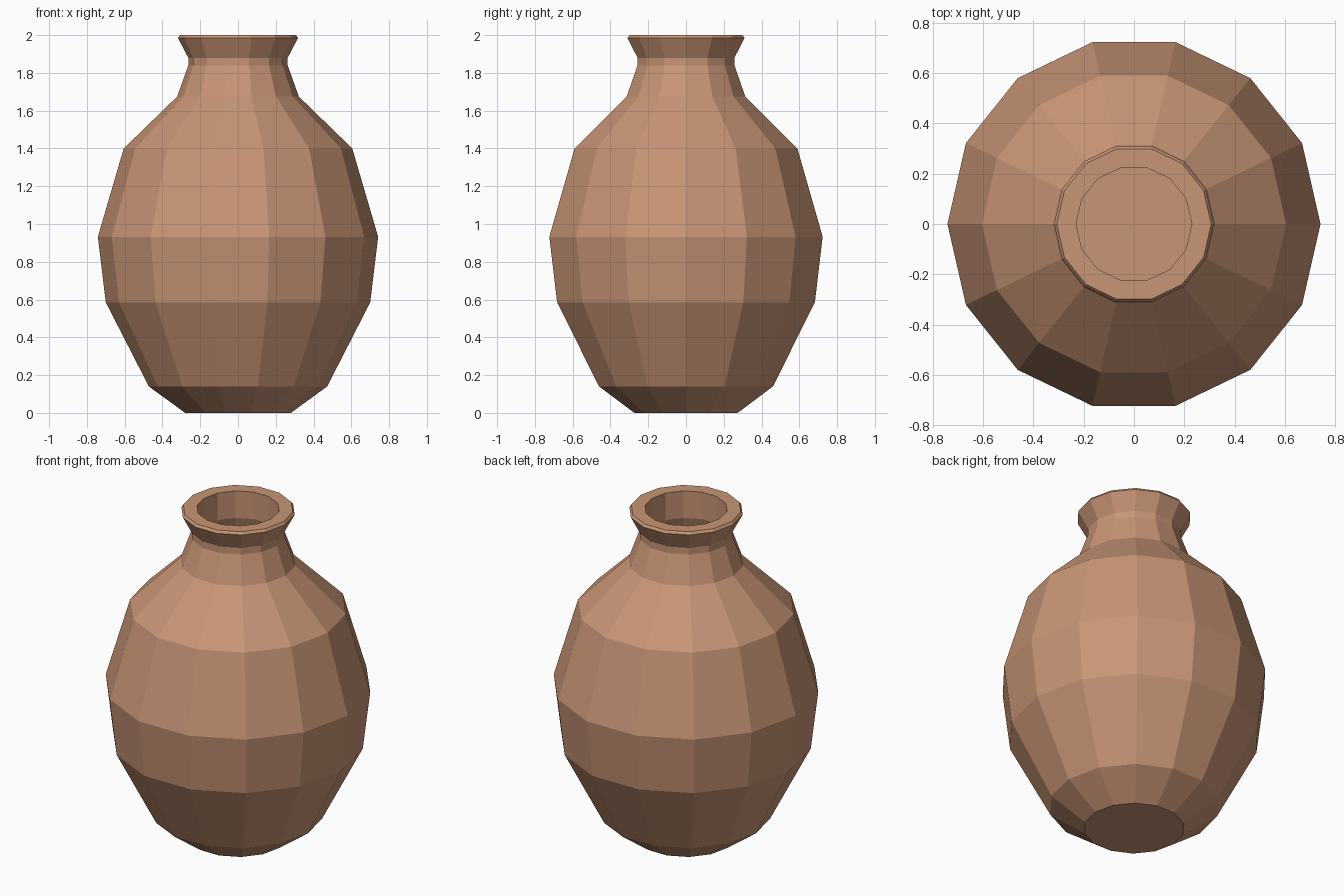
import bpy, bmesh
from math import cos, sin, tau

if "Cube" in bpy.data.objects:
    bpy.data.objects.remove(bpy.data.objects["Cube"])

SIDES = 14

# Profile as (radius, height): outside from foot to rim, then back down inside
outer = [(0.28, 0.0), (0.472, 0.14), (0.70, 0.585), (0.742, 0.932), (0.605, 1.40),
         (0.322, 1.675), (0.263, 1.84), (0.263, 1.88), (0.318, 1.985), (0.307, 2.0)]
inner = [(0.23, 2.0), (0.23, 1.88), (0.23, 1.835), (0.288, 1.66), (0.57, 1.38),
         (0.705, 0.93), (0.665, 0.60), (0.445, 0.17), (0.27, 0.04)]

bm = bmesh.new()
rings = [[bm.verts.new((r * cos(tau * i / SIDES), r * sin(tau * i / SIDES), z))
          for i in range(SIDES)] for r, z in outer + inner]

# Walls
for a, b in zip(rings, rings[1:]):
    for i in range(SIDES):
        j = (i + 1) % SIDES
        bm.faces.new((a[i], a[j], b[j], b[i]))

# Underside and inner floor
bm.faces.new(rings[0][::-1])
bm.faces.new(rings[-1])

mesh = bpy.data.meshes.new("vase")
bm.to_mesh(mesh)
bm.free()

# Terracotta clay
clay = bpy.data.materials.new("clay")
clay.diffuse_color = (0.58, 0.30, 0.18, 1)
clay.use_nodes = True
clay.node_tree.nodes["Principled BSDF"].inputs["Base Color"].default_value = clay.diffuse_color
mesh.materials.append(clay)

vase = bpy.data.objects.new("vase", mesh)
bpy.context.collection.objects.link(vase)
